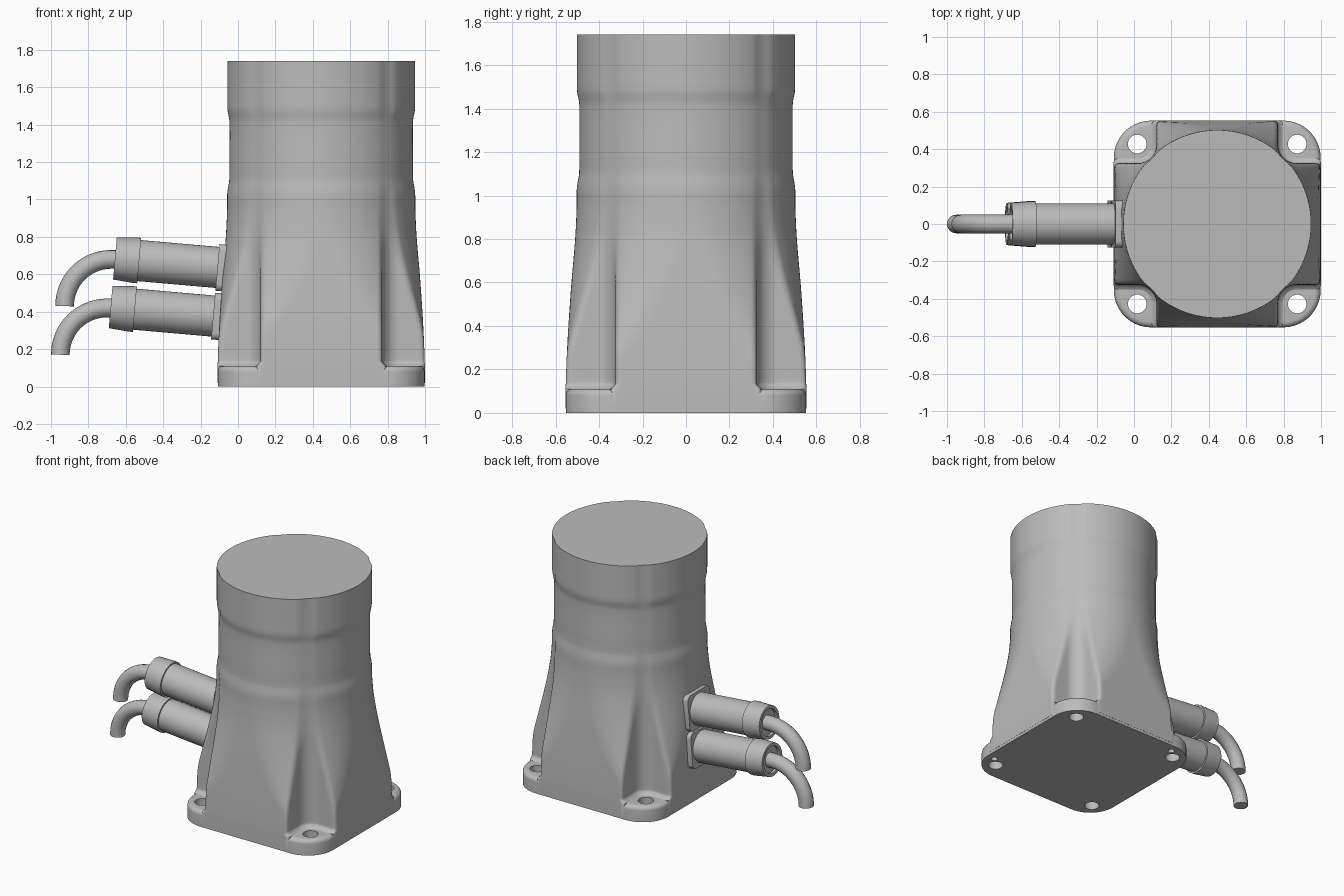
import bpy, bmesh, math
from mathutils import Matrix, Vector

if "Cube" in bpy.data.objects:
    bpy.data.objects.remove(bpy.data.objects["Cube"], do_unlink=True)

GREY = (0.5, 0.5, 0.5, 1.0)
grey = bpy.data.materials.new("plain_grey")
grey.use_nodes = True
grey.diffuse_color = GREY
grey.node_tree.nodes["Principled BSDF"].inputs["Base Color"].default_value = GREY

AXIS_X = 0.445       # centre of the housing
HOLE = 0.4275        # bolt hole offset from the centre
FLOOR = 0.11         # top of the base flange


def finish(bm, name, angle=35):
    bmesh.ops.recalc_face_normals(bm, faces=bm.faces)
    mesh = bpy.data.meshes.new(name)
    bm.to_mesh(mesh)
    bm.free()
    obj = bpy.data.objects.new(name, mesh)
    bpy.context.collection.objects.link(obj)
    mesh.materials.append(grey)
    smooth(obj, angle)
    return obj


def smooth(obj, angle=35):
    bpy.ops.object.select_all(action='DESELECT')
    obj.select_set(True)
    bpy.context.view_layer.objects.active = obj
    bpy.ops.object.shade_smooth_by_angle(angle=math.radians(angle))


def loft(rings):
    """Skin a stack of closed rings and cap both ends."""
    bm = bmesh.new()
    rows = [[bm.verts.new(p) for p in ring] for ring in rings]
    n = len(rows[0])
    for a, b in zip(rows, rows[1:]):
        for i in range(n):
            j = (i + 1) % n
            bm.faces.new((a[i], a[j], b[j], b[i]))
    bm.faces.new(rows[0][::-1])
    bm.faces.new(rows[-1])
    return bm


def section(z, half, radius, count, pocket=None):
    """Rounded square ring, optionally with four softly scooped corners."""
    ring = []
    for i in range(count):
        a = 2 * math.pi * (i + 0.5) / count
        c, s = math.cos(a), math.sin(a)
        lo, hi = 0.2, 0.9
        for _ in range(24):
            t = (lo + hi) / 2
            x, y = abs(t * c), abs(t * s)
            core = half - radius
            d = math.hypot(max(x - core, 0), max(y - core, 0)) - radius
            if pocket is not None:
                e = pocket - math.hypot(max(0.425 - x, 0), max(0.425 - y, 0))
                k = max(0.025 - abs(d - e), 0)
                d = max(d, e) + k * k / 0.1
            lo, hi = (t, hi) if d < 0 else (lo, t)
        ring.append((AXIS_X + lo * c, lo * s, z))
    return ring


# Housing: height, half width, corner radius
PROFILE = [(0.0, 0.554, 0.2), (0.1, 0.554, 0.2), (0.25, 0.549, 0.25),
           (0.4, 0.541, 0.36), (0.6, 0.527, 0.45), (0.8, 0.51, 0.49),
           (0.95, 0.503, 0.502), (1.04, 0.502, 0.502), (1.1, 0.492, 0.492),
           (1.2, 0.491, 0.491), (1.42, 0.491, 0.491), (1.48, 0.501, 0.501),
           (1.55, 0.502, 0.502), (1.74, 0.502, 0.502)]


def blend(z):
    """Smooth curve through the profile points."""
    i = max(k for k in range(len(PROFILE) - 1) if PROFILE[k][0] <= z)
    p, q = PROFILE[i], PROFILE[i + 1]
    before, after = PROFILE[max(i - 1, 0)], PROFILE[min(i + 2, len(PROFILE) - 1)]
    w = q[0] - p[0]
    t = (z - p[0]) / w
    out = []
    for k in (1, 2):
        m0 = (q[k] - before[k]) / (q[0] - before[0]) * w
        m1 = (after[k] - p[k]) / (after[0] - p[0]) * w
        out.append((2*t**3 - 3*t*t + 1) * p[k] + (t**3 - 2*t*t + t) * m0
                   + (3*t*t - 2*t**3) * q[k] + (t**3 - t*t) * m1)
    return out[0], min(out)


levels = {0.02, 1.74} | {FLOOR + 0.005 * i for i in range(7)}
levels |= {0.16 + 0.03 * i for i in range(32)} | {1.1 + 0.015 * i for i in range(32)}
rings = []
for z in sorted(levels):
    half, radius = blend(z)
    fillet = 0.025 * min(max(1 - (z - FLOOR) / 0.03, 0), 1) ** 2
    rings.append(section(z, half, radius, 480, 0.1 - fillet))
finish(loft(rings), "housing")

# Base flange with a rounded top rim
rings = [section(0, 0.553, 0.2, 160)]
for i in range(7):
    a = math.pi / 2 * i / 6
    inset = 0.03 * (1 - math.cos(a))
    rings.append(section(FLOOR - 0.03 + 0.03 * math.sin(a), 0.553 - inset, 0.2 - inset, 160))
flange = finish(loft(rings), "base_flange")

# Bolt holes through the flange, blind dowel holes from below
bm = bmesh.new()


def drill(x, y, r, depth):
    bmesh.ops.create_cone(bm, cap_ends=True, segments=40, radius1=r, radius2=r,
                          depth=2 * depth, matrix=Matrix.Translation((AXIS_X + x, y, 0)))


for sx in (-1, 1):
    for sy in (-1, 1):
        drill(sx * HOLE, sy * HOLE, 0.05, 0.2)
for side in (-1, 1):
    drill(side * HOLE + 0.063, -side * HOLE + 0.063, 0.022, 0.06)
cutter = finish(bm, "hole_cutter")
cut = flange.modifiers.new("holes", 'BOOLEAN')
cut.operation = 'DIFFERENCE'
cut.object = cutter
cut.solver = 'EXACT'
bpy.context.view_layer.objects.active = flange
bpy.ops.object.modifier_apply(modifier=cut.name)
bpy.data.objects.remove(cutter, do_unlink=True)
smooth(flange)

# Plug outline: radius, distance along its axis
PLUG = [(0.11, -0.03), (0.11, 0.44), (0.122, 0.44), (0.122, 0.46),
        (0.113, 0.57), (0.092, 0.57), (0.092, 0.55)]


def connector(prefix, dx, dz):
    tilt = Matrix.Translation((-0.09 + dx, 0, 0.635 + dz)) @ Matrix.Rotation(math.radians(-85), 4, 'Y')

    # Plug barrel and collar
    def circle(r, h):
        return [tilt @ Vector((r * math.cos(a), r * math.sin(a), h))
                for a in (2 * math.pi * i / 64 for i in range(64))]
    finish(loft([circle(r, h) for r, h in PLUG]), prefix + "_plug")

    # Square mounting plate with rounded corners
    bm = bmesh.new()
    bmesh.ops.create_cube(bm, size=1, matrix=Matrix.Translation((0, 0, -0.02)) @ Matrix.Diagonal((0.25, 0.25, 0.08, 1)))
    uprights = [e for e in bm.edges if abs(e.verts[0].co.z - e.verts[1].co.z) > 0.01]
    bmesh.ops.bevel(bm, geom=uprights, offset=0.035, segments=5, affect='EDGES', profile=0.5)
    bm.transform(tilt)
    finish(bm, prefix + "_plate")

    # Cable leaving the plug and bending down
    path = [(-0.62, 0.68)]
    for i in range(25):
        a = math.pi / 2 * i / 24
        path.append((-0.677 - 0.25 * math.sin(a), 0.43 + 0.25 * math.cos(a)))
    curve = bpy.data.curves.new(prefix + "_cable", 'CURVE')
    curve.dimensions = '3D'
    curve.bevel_depth = 0.05
    curve.bevel_resolution = 6
    curve.use_fill_caps = True
    spline = curve.splines.new('POLY')
    spline.points.add(len(path) - 1)
    for point, (x, z) in zip(spline.points, path):
        point.co = (x + dx, 0, z + dz, 1)
    curve.materials.append(grey)
    cable = bpy.data.objects.new(prefix + "_cable", curve)
    bpy.context.collection.objects.link(cable)
    bpy.ops.object.select_all(action='DESELECT')
    cable.select_set(True)
    bpy.context.view_layer.objects.active = cable
    bpy.ops.object.convert(target='MESH')
    smooth(bpy.context.view_layer.objects.active)


connector("upper", 0, 0)
connector("lower", -0.023, -0.26)
